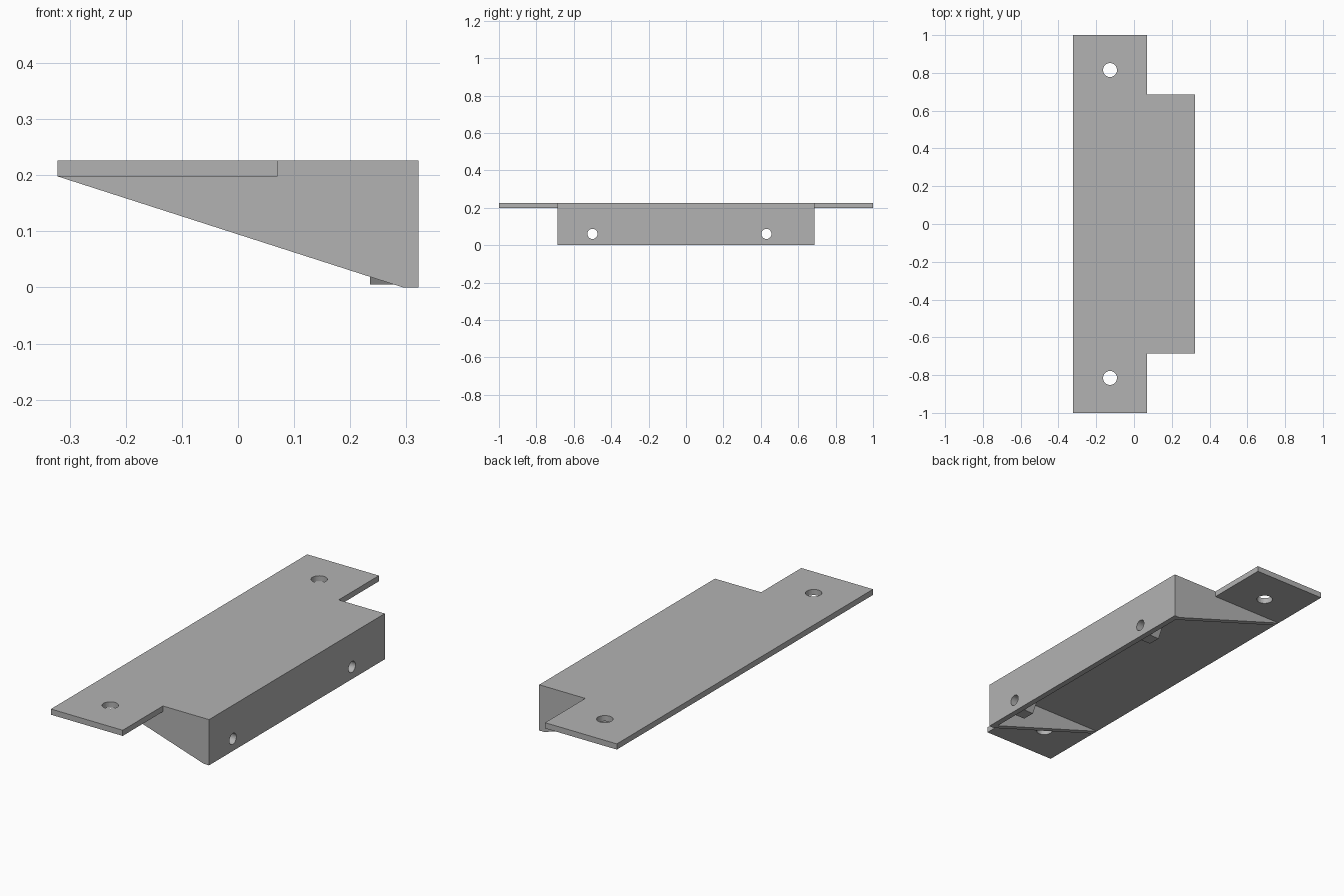
import bpy
import bmesh
import math
from mathutils import Matrix, Vector

cube = bpy.data.objects.get("Cube")
if cube:
    bpy.data.objects.remove(cube, do_unlink=True)

grey = bpy.data.materials.new("plain grey")
grey.use_nodes = True
grey.diffuse_color = (0.45, 0.45, 0.45, 1)
grey.node_tree.nodes["Principled BSDF"].inputs["Base Color"].default_value = (0.45, 0.45, 0.45, 1)

HALF_X, TOP, THICK = 0.322, 0.226, 0.028
UNDER = TOP - THICK
BODY_Y = 0.686
WALL_X = HALF_X - THICK
SCREW_Z, SCREW_R = 0.06, 0.027


def prism(name, points, offset):
    """Extrude a closed outline along an offset vector."""
    bm = bmesh.new()
    face = bm.faces.new([bm.verts.new(p) for p in points])
    grown = bmesh.ops.extrude_face_region(bm, geom=[face])["geom"]
    moved = [v for v in grown if isinstance(v, bmesh.types.BMVert)]
    bmesh.ops.translate(bm, verts=moved, vec=Vector(offset))
    bmesh.ops.recalc_face_normals(bm, faces=bm.faces)
    mesh = bpy.data.meshes.new(name)
    bm.to_mesh(mesh)
    bm.free()
    mesh.materials.append(grey)
    obj = bpy.data.objects.new(name, mesh)
    bpy.context.collection.objects.link(obj)
    return obj


def drill(obj, centre, radius, axis):
    """Cut a round hole right through a part."""
    bm = bmesh.new()
    turn = Matrix.Rotation(math.pi / 2, 4, "Y") if axis == "X" else Matrix()
    bmesh.ops.create_cone(bm, cap_ends=True, segments=32, radius1=radius, radius2=radius,
                          depth=0.4, matrix=Matrix.Translation(centre) @ turn)
    mesh = bpy.data.meshes.new("hole_cutter")
    bm.to_mesh(mesh)
    bm.free()
    mesh.materials.append(grey)
    cutter = bpy.data.objects.new("hole_cutter", mesh)
    bpy.context.collection.objects.link(cutter)
    mod = obj.modifiers.new("hole", "BOOLEAN")
    mod.operation, mod.solver, mod.object = "DIFFERENCE", "EXACT", cutter
    bpy.context.view_layer.objects.active = obj
    bpy.ops.object.modifier_apply(modifier=mod.name)
    bpy.data.objects.remove(cutter, do_unlink=True)


# Top plate with a mounting tab at each end
STEP_X = 0.07
half = [(HALF_X, BODY_Y), (STEP_X, BODY_Y), (STEP_X, 1), (-HALF_X, 1)]
outline = half + [(x, -y) for x, y in reversed(half)]
plate = prism("top_plate", [(x, y, UNDER) for x, y in outline], (0, 0, THICK))
for side in (-1, 1):
    drill(plate, (-0.127, side * 0.815, TOP), 0.037, "Z")

# Upright wall with two screw holes
wall = prism("upright_wall",
             [(WALL_X, -BODY_Y, 0), (HALF_X, -BODY_Y, 0),
              (HALF_X, -BODY_Y, UNDER), (WALL_X, -BODY_Y, UNDER)],
             (0, 2 * BODY_Y, 0))

# Hexagonal bosses behind the screw holes
for name, y in (("front_boss", -0.5), ("rear_boss", 0.43)):
    drill(wall, (HALF_X, y, SCREW_Z), SCREW_R, "X")
    radius = 0.055 / math.cos(math.pi / 6)
    ring = [(WALL_X, y + radius * math.cos(i * math.pi / 3),
             SCREW_Z + radius * math.sin(i * math.pi / 3)) for i in range(6)]
    boss = prism(name, ring, (-0.059, 0, 0))
    drill(boss, (WALL_X, y, SCREW_Z), SCREW_R, "X")

# Triangular gussets closing both ends
for name, side in (("front_gusset", -1), ("rear_gusset", 1)):
    y = side * BODY_Y
    prism(name, [(-HALF_X, y, UNDER), (WALL_X, y, 0), (WALL_X, y, UNDER)],
          (0, -side * THICK, 0))
